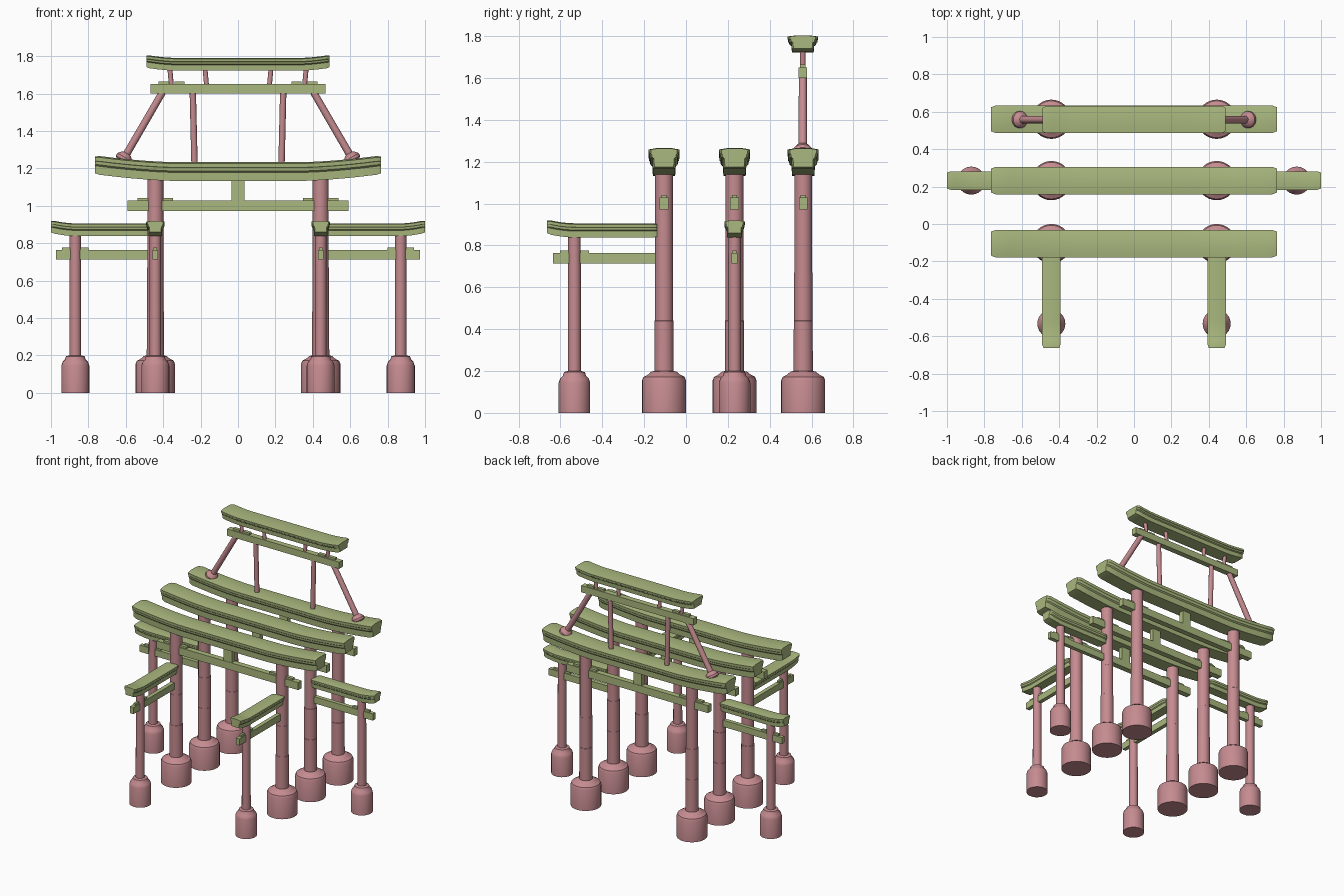
import bpy, bmesh, math
from mathutils import Vector, Matrix

cube = bpy.data.objects.get("Cube")
if cube:
    bpy.data.objects.remove(cube, do_unlink=True)


def material(name, rgb):
    m = bpy.data.materials.new(name)
    m.use_nodes = True
    m.diffuse_color = (*rgb, 1)
    m.node_tree.nodes["Principled BSDF"].inputs["Base Color"].default_value = (*rgb, 1)
    return m


GREEN = material("moss green", (0.40, 0.48, 0.21))
PINK = material("dusty pink", (0.56, 0.26, 0.28))


def finish(name, bm, mat, matrix, angle=35):
    bmesh.ops.recalc_face_normals(bm, faces=bm.faces)
    mesh = bpy.data.meshes.new(name)
    bm.to_mesh(mesh)
    bm.free()
    mesh.materials.append(mat)
    ob = bpy.data.objects.new(name, mesh)
    ob.matrix_world = matrix
    bpy.context.collection.objects.link(ob)
    bpy.ops.object.select_all(action='DESELECT')
    ob.select_set(True)
    bpy.context.view_layer.objects.active = ob
    bpy.ops.object.shade_smooth_by_angle(angle=math.radians(angle))
    return ob


def skin(bm, rings):
    """Join equal rings of points into a capped solid."""
    loops = [[bm.verts.new(p) for p in ring] for ring in rings]
    n = len(loops[0])
    for a, b in zip(loops, loops[1:]):
        for i in range(n):
            j = (i + 1) % n
            bm.faces.new((a[i], a[j], b[j], b[i]))
    bm.faces.new(loops[0][::-1])
    bm.faces.new(loops[-1])


def turned(name, profile, start, direction=(0, 0, 1), sides=32):
    """Round part from (radius, height) pairs, aimed along a direction."""
    bm = bmesh.new()
    turn = [2 * math.pi * i / sides for i in range(sides)]
    skin(bm, [[(r * math.cos(t), r * math.sin(t), z) for t in turn] for r, z in profile])
    aim = Vector(direction).to_track_quat('Z', 'Y').to_matrix().to_4x4()
    return finish(name, bm, PINK, Matrix.Translation(start) @ aim)


def post(name, start, end, radius):
    d = Vector(end) - Vector(start)
    return turned(name, [(radius, 0), (radius, d.length)], start, d, 16)


def box(bm, x0, x1, half_y, z0, z1):
    skin(bm, [[(x, -half_y, z0), (x, half_y, z0), (x, half_y, z1), (x, -half_y, z1)]
              for x in (x0, x1)])


def roof(name, matrix, half_len, half_wid, height, rise, flat, both=True):
    """Two-tier lintel with stepped section, crowned top and upswept ends."""
    section = [(0.72, 0), (0.76, 0.45), (0.88, 0.53), (0.92, 0.68),
               (0.97, 0.72), (1.0, 0.93), (0.45, 1.0)]
    outline = section + [(-y, z) for y, z in reversed(section)]
    rings = []
    steps = 20
    tip = half_len * 0.965 if half_len > 0.3 else half_len * 0.93
    xs = [-half_len] + [-tip + 2 * tip * i / steps for i in range(steps + 1)] + [half_len]
    for x in xs:
        t = max(0, (abs(x) - flat) / (half_len - flat))
        lift = rise * t ** 1.6 if both or x > 0 else 0
        end = abs(x) > tip + 1e-4
        w = half_wid * (0.86 if end else 1)
        rings.append([(x, y * w, lift + height * ((z - 0.5) * (0.9 if end else 1) + 0.5))
                      for y, z in outline])
    bm = bmesh.new()
    skin(bm, rings)
    return finish(name, bm, GREEN, matrix, 25)


def tie_beam(name, matrix, x0, x1, half_y, height, pillars, gap, length):
    """Straight beam with thin wedges on either side of each pillar."""
    bm = bmesh.new()
    box(bm, x0, x1, half_y, 0, height)
    for p in pillars:
        for s in (-1, 1):
            a, b = sorted((p + s * gap, p + s * (gap + length)))
            box(bm, a, b, half_y * 0.6, height, height + 0.014)
    return finish(name, bm, GREEN, matrix)


def place(x, y, z, angle=0):
    return Matrix.Translation((x, y, z)) @ Matrix.Rotation(angle, 4, 'Z')


# Pillar outlines with wide stepped footings
BIG = [(0.105, 0), (0.105, 0.155), (0.098, 0.172), (0.082, 0.18), (0.077, 0.183),
       (0.06, 0.197), (0.046, 0.2), (0.045, 0.44), (0.0435, 0.441),
       (0.0435, 0.67), (0.0425, 0.671), (0.0425, 1.15)]
SMALL = [(0.075, 0), (0.075, 0.145), (0.068, 0.165), (0.055, 0.178),
         (0.05, 0.195), (0.031, 0.2), (0.03, 0.85)]
FOOT = [(0.032, 0), (0.045, 0.012), (0.045, 0.028), (0.036, 0.04),
        (0.028, 0.048), (0.02, 0.052), (0.019, 0.43)]

SIDES = (("left", 1), ("right", -1))
GATES = (("front", -0.105), ("middle", 0.232), ("back", 0.56))
PX = 0.442

# Three large gates
for gate, y in GATES:
    for side, s in SIDES:
        turned(f"{gate}_{side}_pillar", BIG, (s * PX, y, 0))
    roof(f"{gate}_roof", place(0, y, 1.133), 0.765, 0.074, 0.1, 0.036, 0.33)
    tie_beam(f"{gate}_tie_beam", place(0, y, 0.972), -0.59, 0.59, 0.021, 0.056,
             (-PX, PX), 0.035, 0.06)
    bm = bmesh.new()
    box(bm, -0.035, 0.035, 0.018, 0, 0.12)
    finish(f"{gate}_center_strut", bm, GREEN, place(0, y, 1.025))

# Four small wing gates: two to the sides, two to the front
WINGS = [(f"{side}_side_wing", s * PX, 0.232, 0 if s > 0 else math.pi) for side, s in SIDES]
WINGS += [(f"{side}_front_wing", s * PX, -0.105, -math.pi / 2) for side, s in SIDES]
for name, x, y, angle in WINGS:
    base = place(x, y, 0, angle)
    turned(f"{name}_pillar", SMALL, base @ Vector((0.428, 0, 0)), sides=24)
    roof(f"{name}_roof", base @ place(0.296, 0, 0.838), 0.262, 0.049, 0.068, 0.017, 0.14, False)
    tie_beam(f"{name}_tie_beam", base @ place(0, 0, 0.713), 0.02, 0.53, 0.015, 0.05,
             (0.428,), 0.026, 0.044)

# Raised top tier on the back gate
Y = 0.558
for side, s in SIDES:
    lean = Vector((-0.215 * s, 0, 0.37))
    turned(f"{side}_leaning_post", FOOT, (s * 0.62, Y, 1.235), lean, 20)
    post(f"{side}_inner_post", (s * 0.232, Y, 1.2), (s * 0.242, Y, 1.62), 0.017)
    post(f"{side}_outer_stub", (s * 0.355, Y, 1.63), (s * 0.365, Y, 1.74), 0.013)
    post(f"{side}_inner_stub", (s * 0.167, Y, 1.63), (s * 0.177, Y, 1.74), 0.013)
tie_beam("top_tie_beam", place(0, Y, 1.6), -0.468, 0.468, 0.021, 0.05,
         (-0.355, 0.355), 0.015, 0.055)
roof("top_roof", place(0, Y, 1.722), 0.49, 0.072, 0.068, 0.016, 0.33)
